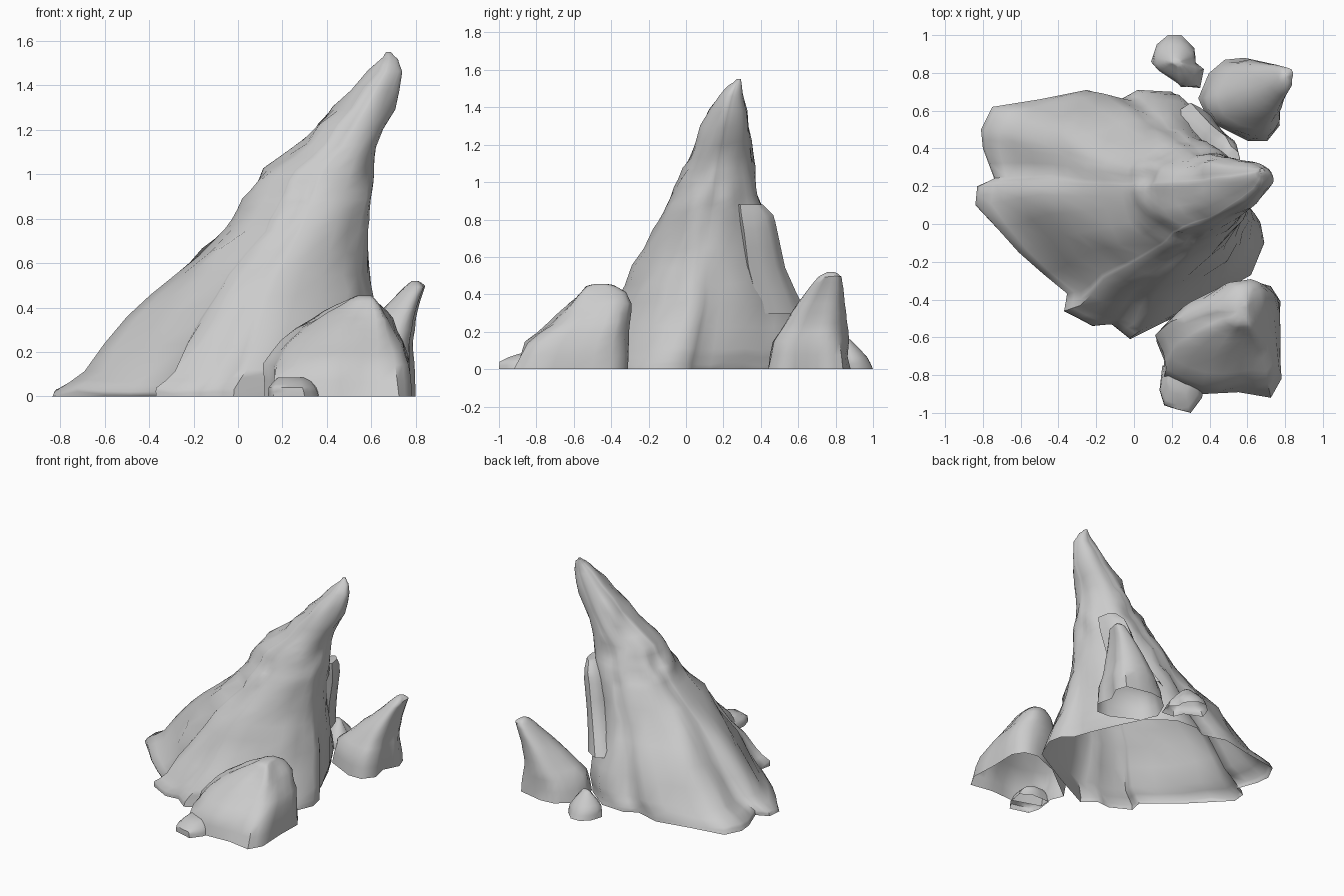
import bpy, bmesh
from mathutils import Vector, noise


def fit(points, box):
    """Stretch a 2D outline so that it fills the box x0, x1, y0, y1."""
    xs = [p.x for p in points]
    ys = [p.y for p in points]
    ax, bx, ay, by = min(xs), max(xs), min(ys), max(ys)
    x0, x1, y0, y1 = box
    return [Vector((x0 + (p.x - ax) / (bx - ax) * (x1 - x0),
                    y0 + (p.y - ay) / (by - ay) * (y1 - y0))) for p in points]


def densify(levels, steps):
    """Insert evenly blended levels between the given ones."""
    out = []
    for a, b in zip(levels, levels[1:]):
        for k in range(steps):
            t = k / steps
            out.append([u + (v - u) * t for u, v in zip(a, b)])
    return out + [list(levels[-1])]


def rock(name, outline, levels, rough, rounding, steps=2):
    """Loft a foot outline through levels (z, x0, x1, y0, y1), open below."""
    pts = []
    for a, b in zip(outline, outline[1:] + outline[:1]):
        pts += [Vector(a), (Vector(a) + Vector(b)) / 2]
    unit = fit(pts, (-1, 1, -1, 1))
    top = levels[-1][0]
    bm = bmesh.new()
    rings = []
    for z, *box in densify(levels, steps):
        # sections lose the grooves of the foot quickly on the way up
        f = rounding * min(1, z / top * 3) ** 0.7
        section = fit([p.lerp(p.normalized(), f) for p in unit], box)
        mid = Vector(((box[0] + box[1]) / 2, (box[2] + box[3]) / 2))
        size = min(1, (box[1] - box[0]) * 3)
        ring = []
        for p in section:
            # stretched noise makes long ridges running up the rock
            n = noise.noise(Vector((p.x * 5, p.y * 5, z * 3)))
            n += 0.6 * noise.noise(Vector((p.x * 11, p.y * 11, z * 8 + 3)))
            q = p + (p - mid).normalized() * n * rough * size * min(1, z / top * 6)
            dz = n * rough * 0.6 if 0 < z < top else 0
            ring.append(bm.verts.new((q.x, q.y, max(0, z + dz))))
        rings.append(ring)
    count = len(pts)
    for low, high in zip(rings, rings[1:]):
        for i in range(count):
            j = (i + 1) % count
            bm.faces.new((low[i], low[j], high[j], high[i]))
    bm.faces.new(rings[-1])
    bmesh.ops.recalc_face_normals(bm, faces=bm.faces)
    mesh = bpy.data.meshes.new(name)
    bm.to_mesh(mesh)
    bm.free()
    obj = bpy.data.objects.new(name, mesh)
    bpy.context.collection.objects.link(obj)
    bpy.ops.object.select_all(action='DESELECT')
    obj.select_set(True)
    bpy.context.view_layer.objects.active = obj
    bpy.ops.object.shade_smooth_by_angle(angle=0.9)
    return obj


# Tall leaning spire
rock("main_spire",
     [(.69, -.1), (.67, 0), (.6, .06), (.55, .2), (.46, .4), (.38, .56), (.2, .70), (.02, .71),
      (-.07, .66), (-.25, .71), (-.5, .66), (-.75, .62), (-.81, .5), (-.80, .4), (-.74, .24),
      (-.83, .2), (-.84, .1), (-.6, -.15), (-.35, -.36), (-.37, -.46), (-.22, -.54),
      (-.12, -.53), (-.02, -.61), (.3, -.45), (.62, -.27)],
     [(0, -.84, .69, -.61, .71), (.03, -.83, .685, -.6, .705), (.11, -.69, .67, -.55, .69),
      (.35, -.48, .61, -.38, .61), (.55, -.28, .59, -.28, .51), (.75, -.06, .585, -.18, .435),
      (.84, .01, .59, -.13, .41), (.92, .06, .6, -.08, .385), (1.02, .12, .62, -.05, .37),
      (1.14, .29, .65, 0, .355), (1.3, .43, .72, .08, .34), (1.46, .59, .74, .18, .315),
      (1.52, .64, .72, .23, .305), (1.55, .665, .69, .27, .295)],
     .035, .75)

# Slab leaning on the back of the spire
rock("back_slab",
     [(.56, .33), (.5, .48), (.4, .54), (.33, .5), (.3, .36), (.42, .3)],
     [(.3, .2, .46, .36, .64), (.55, .33, .52, .3, .535), (.75, .39, .565, .28, .485),
      (.82, .43, .57, .27, .465), (.88, .48, .57, .27, .41)],
     .015, .2)

# Boulder at the front right
rock("front_boulder",
     [(.77, -.4), (.72, -.32), (.62, -.30), (.42, -.38), (.12, -.62), (.16, -.72), (.15, -.83),
      (.36, -.9), (.55, -.89), (.72, -.92), (.775, -.82), (.765, -.6)],
     [(0, .12, .78, -.92, -.31), (.14, .12, .775, -.85, -.30), (.25, .2, .75, -.72, -.295),
      (.35, .34, .70, -.62, -.295), (.41, .44, .65, -.56, -.32), (.44, .5, .62, -.53, -.37),
      (.455, .54, .60, -.49, -.42)],
     .02, .3)

# Low nub at the foot of the boulder
rock("boulder_nub",
     [(.38, -.8), (.3, -.75), (.15, -.75), (.135, -.88), (.16, -.96), (.3, -1), (.36, -.92)],
     [(0, .135, .38, -1, -.75), (.04, .14, .36, -.995, -.75), (.065, .16, .34, -.94, -.75),
      (.085, .18, .31, -.88, -.76)],
     .004, .2)

# Pointed rock at the back right
rock("back_rock",
     [(.8, .53), (.77, .65), (.83, .76), (.8, .84), (.6, .88), (.49, .87), (.4, .8), (.34, .67),
      (.4, .55), (.62, .45), (.73, .45)],
     [(0, .34, .80, .44, .88), (.15, .39, .80, .46, .87), (.25, .49, .79, .53, .855),
      (.35, .60, .80, .60, .845), (.43, .69, .82, .66, .84), (.49, .75, .84, .71, .83),
      (.52, .785, .81, .76, .79)],
     .018, .4)

# Small stone behind the spire
rock("small_stone",
     [(.37, .82), (.32, .86), (.32, .93), (.25, 1), (.18, 1), (.12, .95), (.09, .86), (.22, .8),
      (.25, .73), (.35, .72)],
     [(0, .09, .37, .72, 1), (.06, .1, .35, .73, .97), (.11, .14, .31, .77, .93),
      (.15, .18, .27, .82, .89), (.165, .2, .25, .84, .87)],
     .01, .5)
